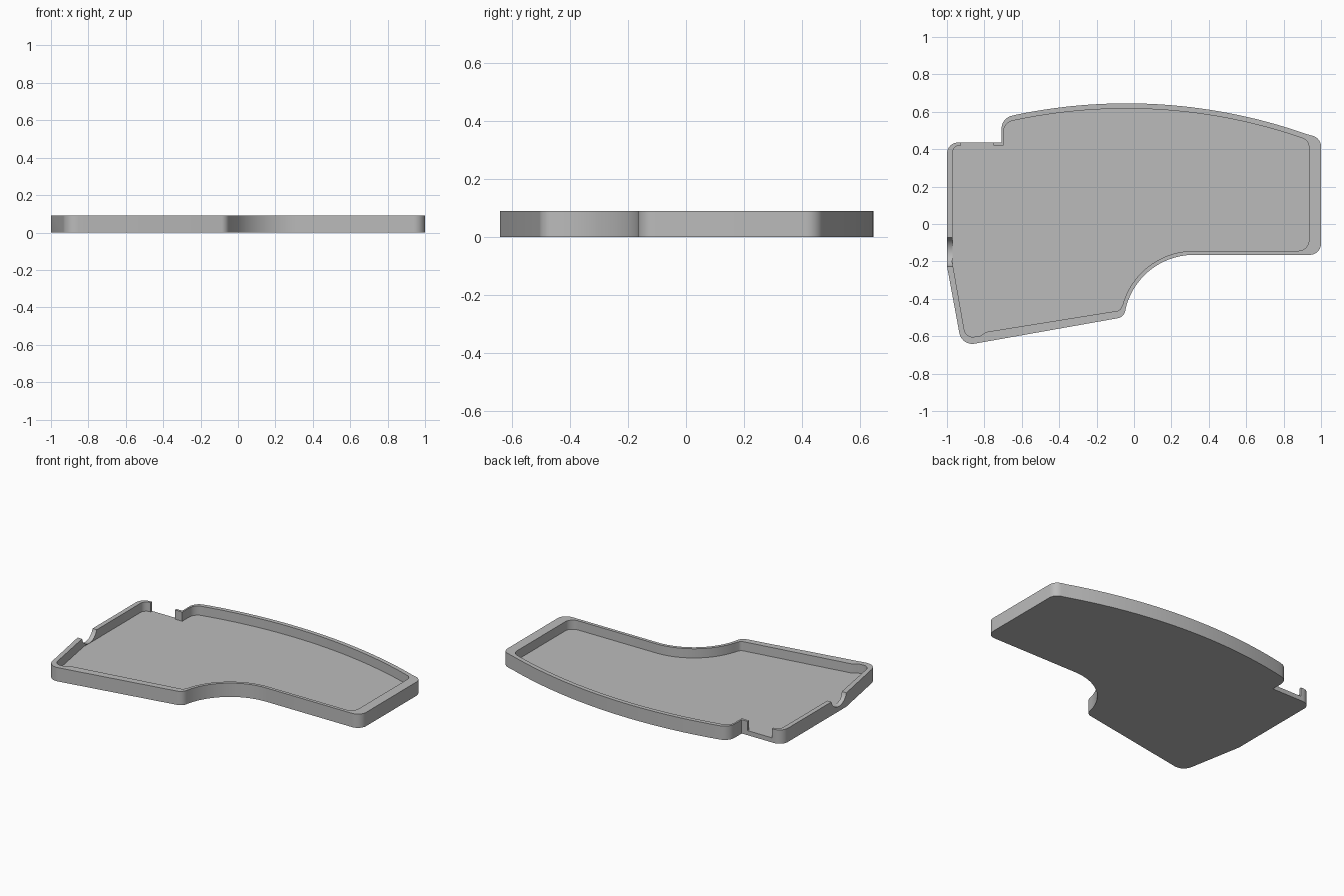
import bpy, bmesh
from math import sin, cos, tan, radians, asin, pi
from mathutils import Vector, Matrix

HEIGHT, FLOOR = 0.09, 0.03

cube = bpy.data.objects.get("Cube")
if cube:
    bpy.data.objects.remove(cube, do_unlink=True)

grey = bpy.data.materials.new("light grey")
grey.use_nodes = True
colour = (0.5, 0.5, 0.5, 1)
grey.diffuse_color = colour
grey.node_tree.nodes["Principled BSDF"].inputs["Base Color"].default_value = colour


def arc(cx, cy, r, a0, a1, n):
    """Points on an arc, as sharp outline corners."""
    angles = [a0 + (a1 - a0) * i / n for i in range(n + 1)]
    return [(cx + r * cos(a), cy + r * sin(a), 0) for a in angles]


def rounded(corners, steps=10):
    """Outline from (x, y, fillet radius) corners."""
    pts = []
    for i, (x, y, r) in enumerate(corners):
        p = Vector((x, y))
        if r == 0:
            pts.append(p)
            continue
        a = (Vector(corners[i - 1][:2]) - p).normalized()
        b = (Vector(corners[(i + 1) % len(corners)][:2]) - p).normalized()
        half = a.angle(b) / 2
        centre = p + (a + b).normalized() * r / sin(half)
        start = p + a * r / tan(half) - centre
        end = p + b * r / tan(half) - centre
        turn = start.angle_signed(end)
        for k in range(steps + 1):
            pts.append(centre + Matrix.Rotation(-turn * k / steps, 2) @ start)
    return pts


def add_object(name, bm):
    bmesh.ops.recalc_face_normals(bm, faces=bm.faces[:])
    mesh = bpy.data.meshes.new(name)
    bm.to_mesh(mesh)
    bm.free()
    mesh.materials.append(grey)
    obj = bpy.data.objects.new(name, mesh)
    bpy.context.collection.objects.link(obj)
    return obj


def prism(name, pts, z0, z1):
    bm = bmesh.new()
    face = bm.faces.new([bm.verts.new((p[0], p[1], z0)) for p in pts])
    top = bmesh.ops.extrude_face_region(bm, geom=[face])["geom"]
    verts = [v for v in top if isinstance(v, bmesh.types.BMVert)]
    bmesh.ops.translate(bm, verts=verts, vec=(0, 0, z1 - z0))
    return add_object(name, bm)


def back_arc(r, x0, x1):
    """Long bowed back edge, from left end to right end."""
    cx, cy = -0.04, -2.255
    return arc(cx, cy, r, pi / 2 - asin((x0 - cx) / r), pi / 2 - asin((x1 - cx) / r), 32)


def front_arc(r, end):
    """Concave sweep in the front edge."""
    return arc(0.32, -0.54, r, pi / 2, radians(end), 24)


# Outer shape of the tray
outer = rounded(
    [(-1, 0.436, 0.06), (-0.708, 0.436, 0), (-0.708, 0.566, 0.07)]
    + back_arc(2.9, -0.62, 0.92)
    + [(1, 0.459, 0.06), (1, -0.165, 0.06)]
    + front_arc(0.375, 165)
    + [(-0.054, -0.498, 0.05), (-0.921, -0.652, 0.07), (-1, -0.225, 0)])

# Recess inside the rim
inner = rounded(
    [(-0.97, 0.42, 0.04), (-0.697, 0.42, 0), (-0.697, 0.543, 0.06)]
    + back_arc(2.872, -0.62, 0.86)
    + [(0.935, 0.447, 0.05), (0.935, -0.143, 0.055)]
    + front_arc(0.396, 164)
    + [(-0.074, -0.462, 0.03), (-0.79, -0.577, 0), (-0.825, -0.6, 0.02),
       (-0.9, -0.608, 0.045), (-0.967, -0.228, 0), (-0.973, -0.2, 0), (-0.97, -0.19, 0)])

tray = prism("tray", outer, 0, HEIGHT)
recess = prism("recess_cutter", inner, FLOOR, 0.3)

# Gap in the short back wall
notch = prism("notch_cutter", [(-0.925, 0.4), (-0.75, 0.4), (-0.75, 0.5), (-0.925, 0.5)],
              FLOOR, 0.3)

# Round cable groove through the right wall
bm = bmesh.new()
bmesh.ops.create_cone(bm, cap_ends=True, segments=48, radius1=0.08, radius2=0.08, depth=0.1,
                      matrix=Matrix.Translation((-0.99, -0.15, FLOOR + 0.081))
                      @ Matrix.Rotation(pi / 2, 4, 'Y'))
groove = add_object("groove_cutter", bm)

# Cut the shapes out and keep the result
cutters = [recess, notch, groove]
for cutter in cutters:
    cutter.hide_render = True
    mod = tray.modifiers.new(cutter.name, 'BOOLEAN')
    mod.operation = 'DIFFERENCE'
    mod.solver = 'EXACT'
    mod.object = cutter
graph = bpy.context.evaluated_depsgraph_get()
cut_mesh = bpy.data.meshes.new_from_object(tray.evaluated_get(graph))
tray.modifiers.clear()
tray.data = cut_mesh
for cutter in cutters:
    bpy.data.objects.remove(cutter, do_unlink=True)

# Smooth curved walls, sharp rims
bpy.ops.object.select_all(action='DESELECT')
tray.select_set(True)
bpy.context.view_layer.objects.active = tray
bpy.ops.object.shade_smooth_by_angle(angle=radians(30))
